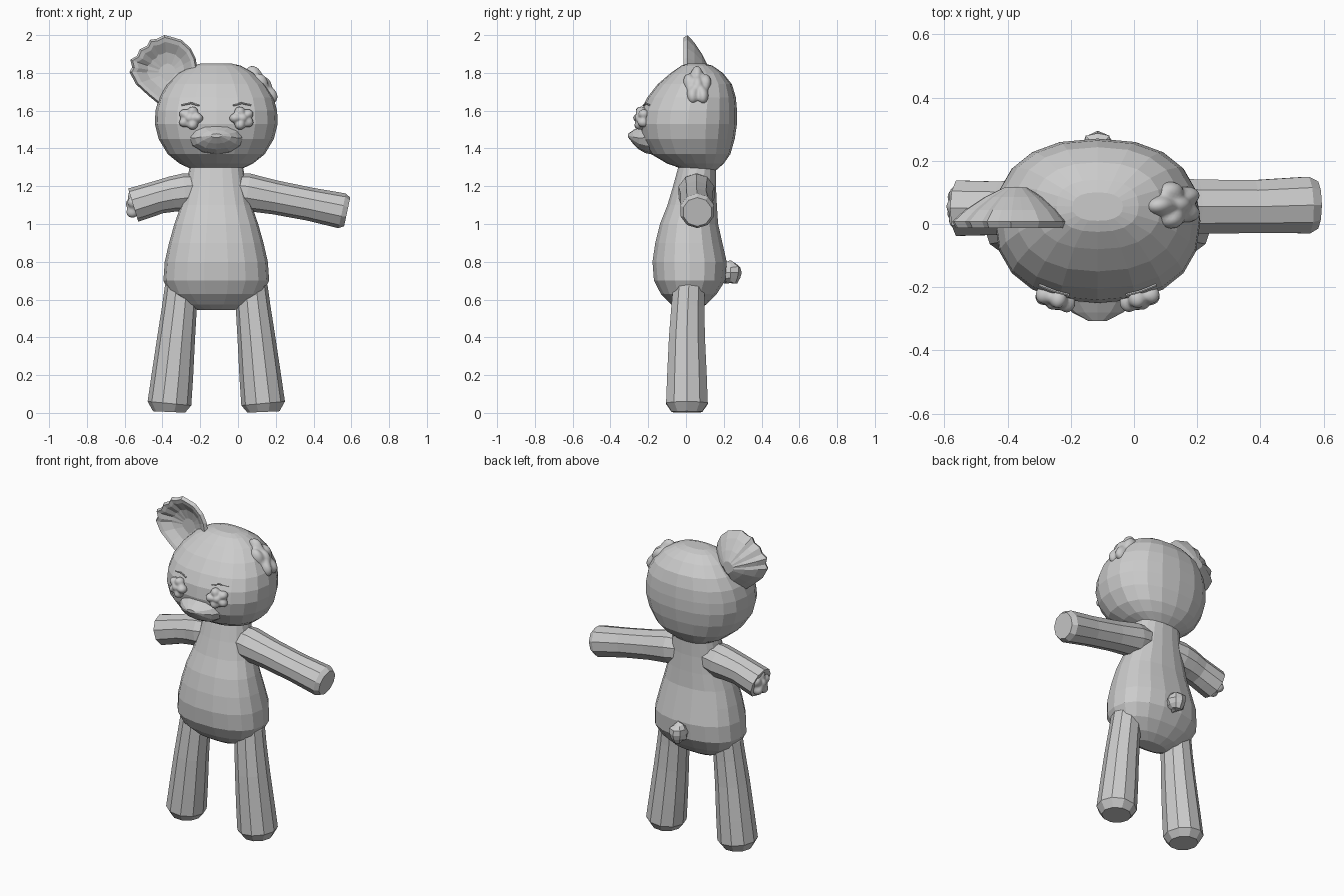
import bpy, bmesh, math
from mathutils import Vector

if "Cube" in bpy.data.objects:
    bpy.data.objects.remove(bpy.data.objects["Cube"])

MID = -0.115  # centre line of head, body and legs
TAU = 2 * math.pi

grey = bpy.data.materials.new("plain grey")
grey.use_nodes = True
grey.diffuse_color = (0.6, 0.6, 0.6, 1)
grey.node_tree.nodes["Principled BSDF"].inputs["Base Color"].default_value = (0.6, 0.6, 0.6, 1)


def finish(name, bm, smooth=False):
    bmesh.ops.recalc_face_normals(bm, faces=bm.faces)
    for f in bm.faces:
        f.smooth = smooth
    mesh = bpy.data.meshes.new(name)
    bm.to_mesh(mesh)
    bm.free()
    mesh.materials.append(grey)
    ob = bpy.data.objects.new(name, mesh)
    bpy.context.collection.objects.link(ob)


def skin(name, rings):
    """Join rings of points into a closed surface."""
    bm = bmesh.new()
    loops = [[bm.verts.new(p) for p in ring] for ring in rings]
    n = len(loops[0])
    for a, b in zip(loops, loops[1:]):
        for i in range(n):
            j = (i + 1) % n
            bm.faces.new((a[i], a[j], b[j], b[i]))
    bm.faces.new(loops[0])
    bm.faces.new(loops[-1])
    finish(name, bm)


def full(c):
    """Cosine or sine made fuller, for slightly squared ovals."""
    return math.copysign(abs(c) ** 0.85, c)


def stack(name, profile, n):
    """Loft level ovals given as (z, half width, front y, back y)."""
    rings = []
    for z, w, front, back in profile:
        cy, d = (front + back) / 2, (back - front) / 2
        rings.append([(MID + w * full(math.cos(TAU * i / n)),
                       cy + d * full(math.sin(TAU * i / n)), z) for i in range(n)])
    skin(name, rings)


def limb(name, path, n=10):
    """Tube through (x, y, z, radius) points."""
    pts = [Vector(p[:3]) for p in path]
    rings = []
    for i, p in enumerate(pts):
        t = (pts[min(i + 1, len(pts) - 1)] - pts[max(i - 1, 0)]).normalized()
        u = t.cross(Vector((0, 1, 0))).normalized()
        v = t.cross(u)
        r = path[i][3]
        rings.append([p + r * (u * math.cos(TAU * k / n) + v * math.sin(TAU * k / n))
                      for k in range(n)])
    skin(name, rings)


def flower(name, centre, normal, wide, tall, deep, turn):
    """Five round petals about a round heart, fused into one smooth blob."""
    bm = bmesh.new()
    bmesh.ops.create_icosphere(bm, subdivisions=4, radius=1)
    petals = [Vector((math.cos(turn + TAU * i / 5), math.sin(turn + TAU * i / 5), 0)) * 0.6
              for i in range(5)]
    for v in bm.verts:
        d = v.co.normalized()
        reach = 0.45
        for p in petals:
            b = d.dot(p)
            inside = b * b - p.length_squared + 0.4 ** 2
            if b > 0 and inside > 0:
                reach = max(reach, b + math.sqrt(inside))
        v.co = d * reach
    for _ in range(3):
        bmesh.ops.smooth_vert(bm, verts=bm.verts, factor=0.5, use_axis_x=True,
                              use_axis_y=True, use_axis_z=True)
    rot = Vector(normal).to_track_quat('Z', 'Y')
    for v in bm.verts:
        v.co = Vector(centre) + rot @ Vector((v.co.x * wide, v.co.y * tall, v.co.z * deep))
    finish(name, bm, True)


# Head and body
stack("head", [(1.285, .12, .0, .16), (1.32, .195, -.1, .2), (1.37, .257, -.185, .235),
               (1.45, .305, -.235, .258), (1.53, .325, -.25, .27), (1.6, .322, -.24, .27),
               (1.67, .303, -.205, .264), (1.74, .26, -.15, .243), (1.8, .2, -.08, .195),
               (1.838, .13, -.025, .14), (1.85, .08, .01, .1)], 20)
stack("body", [(1.31, .14, -.04, .16), (1.2, .16, -.07, .16), (1.1, .187, -.1, .165),
               (1.0, .222, -.14, .172), (.9, .25, -.165, .195), (.8, .273, -.18, .218),
               (.7, .28, -.172, .21), (.63, .245, -.135, .165), (.575, .175, -.08, .11),
               (.545, .1, -.03, .06)], 18)

# Legs, mirrored about the centre line
for side, s in (("left", 1), ("right", -1)):
    limb(side + "_leg", [(MID + s * x, y, z, r) for x, y, z, r in (
        (.17, .015, .74, .06), (.185, .015, .66, .088), (.195, .01, .56, .092),
        (.212, .005, .4, .1), (.232, .005, .2, .11), (.248, .005, .05, .116),
        (.25, .005, .005, .085))])

# Arms: the left is whole, the right is short and bent
limb("left_arm", [(-.04, .055, 1.18, .09), (.05, .055, 1.168, .1), (.12, .055, 1.155, .095),
                  (.2, .055, 1.14, .09), (.38, .055, 1.105, .088), (.55, .06, 1.07, .094),
                  (.578, .06, 1.064, .078)])
limb("right_arm", [(-.19, .055, 1.18, .09), (-.28, .055, 1.168, .1), (-.35, .055, 1.158, .094),
                   (-.42, .05, 1.142, .088), (-.48, .05, 1.123, .09), (-.555, .05, 1.1, .092)])

# Muzzle: a wide pointed lip running into a sloping chin
muzzle = []
for y, w, top, low in ((-.14, .16, 1.56, 1.36), (-.215, .14, 1.54, 1.375),
                       (-.25, .115, 1.515, 1.395), (-.28, .08, 1.497, 1.425),
                       (-.306, .03, 1.478, 1.458)):
    zc, h = (top + low) / 2, (top - low) / 2
    muzzle.append([(MID + w * math.cos(TAU * i / 12), y, zc + h * math.sin(TAU * i / 12))
                   for i in range(12)])
skin("muzzle", muzzle)

# Eyes and thin brows
for side, s in (("left", 1), ("right", -1)):
    flower(side + "_eye_flower", (MID + s * .137, -.236, 1.56), (s * .35, -1, .1),
           .072, .066, .08, TAU / 4 + s * .3)
    limb(side + "_brow", [(MID + s * x, y, z, .005) for x, y, z in (
        (.09, -.225, 1.628), (.135, -.213, 1.64), (.185, -.193, 1.63))], 6)

# Flowers covering the missing ear and the arm stump
flower("head_flower", (.128, .06, 1.73), (.8, .05, .6), .08, .13, .11, .3)
flower("arm_flower", (-.555, .055, 1.105), (-1, 0, .1), .075, .082, .085, .2)

# Ear: hollow in front, tapering to a peak behind, ragged along the outer edge
outline = [(-.21, 1.8), (-.225, 1.88), (-.25, 1.93), (-.3, 1.975), (-.35, 1.99), (-.39, 2.0),
           (-.43, 1.98), (-.465, 1.975), (-.48, 1.945), (-.52, 1.925), (-.535, 1.89),
           (-.57, 1.87), (-.56, 1.83), (-.575, 1.805), (-.54, 1.74), (-.475, 1.68),
           (-.39, 1.61), (-.29, 1.68)]
hub = (-.37, 1.8)
ear = []
for scale, y in ((.25, .045), (.55, .03), (.82, -.005), (.94, -.012), (1, .008),
                 (.8, .045), (.5, .085), (.2, .115)):
    ear.append([(hub[0] + (x - hub[0]) * scale, y, hub[1] + (z - hub[1]) * scale)
                for x, z in outline])
skin("right_ear", ear)

# Tail: a small tufted knob
bm = bmesh.new()
bmesh.ops.create_uvsphere(bm, u_segments=8, v_segments=6, radius=1)
for i, v in enumerate(bm.verts):
    k = 1.1 if i % 3 == 0 else .92
    v.co = Vector((MID + v.co.x * .056 * k, .236 + v.co.y * .064 * k, .742 + v.co.z * .06 * k))
finish("tail", bm)
